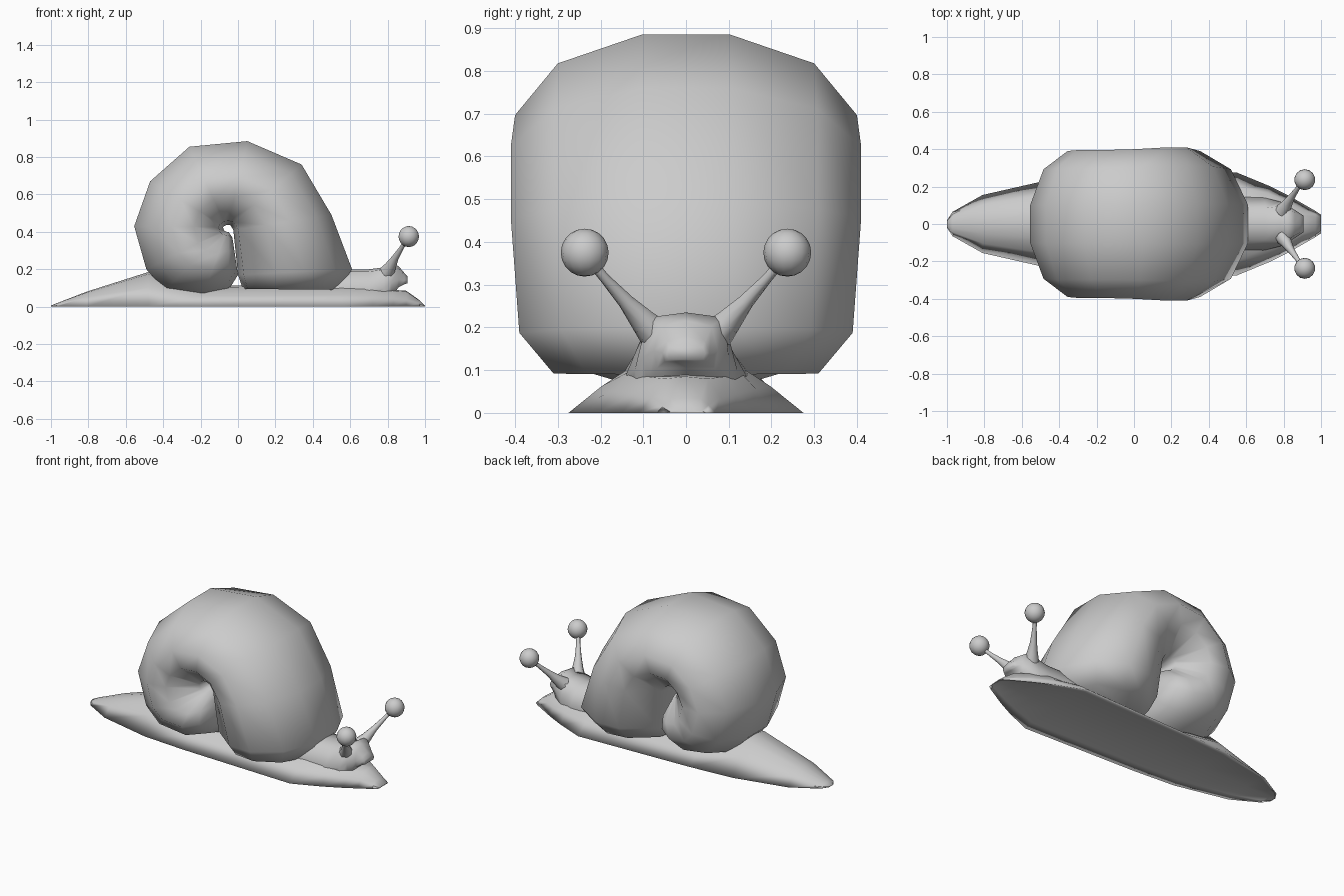
import bpy
import bmesh
import math
from mathutils import Vector

old = bpy.data.objects.get("Cube")
if old:
    bpy.data.objects.remove(old)

grey = bpy.data.materials.new("plain_grey")
grey.use_nodes = True
grey.diffuse_color = (0.6, 0.6, 0.6, 1)
grey.node_tree.nodes["Principled BSDF"].inputs["Base Color"].default_value = (0.6, 0.6, 0.6, 1)


def finish(bm, name, angle=60):
    bmesh.ops.recalc_face_normals(bm, faces=bm.faces)
    mesh = bpy.data.meshes.new(name)
    bm.to_mesh(mesh)
    bm.free()
    mesh.materials.append(grey)
    obj = bpy.data.objects.new(name, mesh)
    bpy.context.collection.objects.link(obj)
    bpy.ops.object.select_all(action="DESELECT")
    obj.select_set(True)
    bpy.context.view_layer.objects.active = obj
    bpy.ops.object.shade_smooth_by_angle(angle=math.radians(angle))
    return obj


def loft(name, rings, angle=60):
    """Skin closed rings of equal length and cap both ends."""
    bm = bmesh.new()
    loops = [[bm.verts.new(p) for p in ring] for ring in rings]
    n = len(loops[0])
    for a, b in zip(loops, loops[1:]):
        for i in range(n):
            j = (i + 1) % n
            bm.faces.new((a[i], a[j], b[j], b[i]))
    bm.faces.new(loops[0])
    bm.faces.new(loops[-1])
    return finish(bm, name, angle)


# Half section of the coil: share of the way outwards, share of the half width
SECTION = [(1, .26), (.85, .75), (.58, 1), (.33, .96), (.05, .6), (0, .2)]


def coil_ring(inner, outer, half_width):
    a, b = Vector((inner[0], 0, inner[1])), Vector((outer[0], 0, outer[1]))
    side = Vector((0, half_width, 0))
    return ([a.lerp(b, f) + side * w for f, w in SECTION]
            + [a.lerp(b, f) - side * w for f, w in reversed(SECTION)])


def mirrored(x, half):
    """Section across the body from half-profile points (y, z), centre to centre."""
    left = [(x, y, z) for y, z in half]
    right = [(x, -y, z) for y, z in reversed(half[1:-1])]
    return left + right


# Coiled shell: inner point, outer point, half width
coil = [
    ((-.03, .37), (0, .17), .22),
    ((-.05, .40), (-.05, .09), .31),
    ((-.06, .40), (-.19, .055), .36),
    ((-.07, .405), (-.39, .09), .38),
    ((-.075, .41), (-.49, .20), .39),
    ((-.08, .425), (-.555, .43), .39),
    ((-.075, .43), (-.47, .67), .395),
    ((-.065, .435), (-.26, .855), .395),
    ((-.055, .437), (.05, .885), .40),
    ((-.04, .435), (.34, .76), .41),
    ((-.025, .41), (.50, .49), .41),
    ((0, .17), (.61, .20), .39),
    ((.025, .095), (.54, .09), .31),
]
loft("shell", [coil_ring(*c) for c in coil])

# Foot: x, top height, top half width, base half width, flank fullness
foot = [
    (-1, .006, .006, .02, .6),
    (-.97, .018, .02, .065, .65),
    (-.81, .08, .05, .155, .65),
    (-.48, .185, .08, .23, .55),
    (-.2, .11, .10, .25, .52),
    (.55, .12, .12, .275, .52),
    (.72, .11, .12, .205, .52),
    (.83, .09, .09, .15, .52),
    (.90, .085, .05, .11, .45),
    (.97, .035, .035, .07, .52),
    (1, .006, .02, .05, .52),
]
sections = []
for x, top, wt, wb, full in foot:
    hollow = min(.015, top * .4)
    sections.append(mirrored(x, [
        (0, top), (wt, top * .94), ((wt + wb) / 2, top * full), (wb, 0),
        (wb * .8, hollow), (0, hollow)]))
loft("foot", sections, 180)

# Head and neck: x, top, widest height, bottom, top half width, widest half width
head = [
    (.45, .20, .09, .04, .08, .15),
    (.70, .20, .09, .04, .085, .14),
    (.78, .21, .10, .04, .095, .12),
    (.82, .235, .13, .05, .09, .10),
    (.86, .215, .145, .105, .06, .075),
    (.89, .18, .14, .12, .045, .055),
    (.905, .165, .14, .125, .04, .045),
]
loft("head", [mirrored(x, [(0, t), (wt, t - .012), (wb, m), (wb * .9, b), (0, b)])
              for x, t, m, b, wt, wb in head], 75)


# Eye stalks flare at the head and carry round eyes
def stalk(name, side):
    path = [((.795, .07, .185), .042), ((.815, .10, .215), .031),
            ((.84, .14, .26), .019), ((.875, .19, .315), .012),
            ((.91, .24, .375), .011)]
    axis = (Vector(path[-1][0]) - Vector(path[0][0])).normalized()
    u = axis.orthogonal().normalized()
    v = axis.cross(u)
    rings = []
    for p, r in path:
        ring = []
        for i in range(8):
            t = i * math.tau / 8
            q = Vector(p) + r * (u * math.cos(t) + v * math.sin(t))
            q.y *= side
            ring.append(q)
        rings.append(ring)
    loft(name, rings)


for label, side in (("left", 1), ("right", -1)):
    stalk(label + "_eye_stalk", side)
    bm = bmesh.new()
    bmesh.ops.create_uvsphere(bm, u_segments=14, v_segments=10, radius=.056)
    bmesh.ops.translate(bm, verts=bm.verts, vec=(.913, .237 * side, .375))
    finish(bm, label + "_eye")
